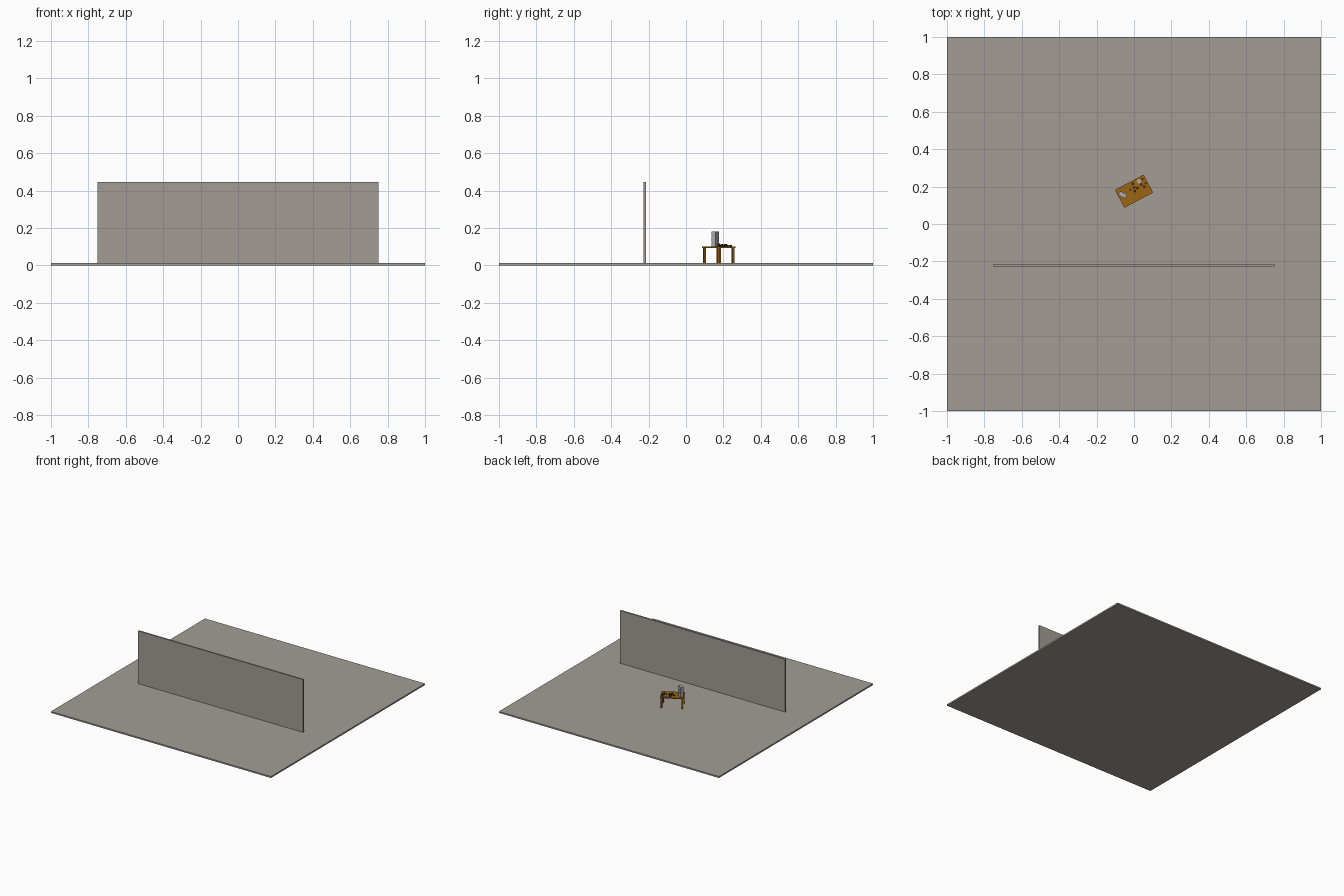
import bpy, math
from mathutils import Matrix, Vector

if "Cube" in bpy.data.objects:
    bpy.data.objects.remove(bpy.data.objects["Cube"])


def material(name, color):
    m = bpy.data.materials.new(name)
    m.diffuse_color = (*color, 1)
    m.use_nodes = True
    m.node_tree.nodes["Principled BSDF"].inputs["Base Color"].default_value = m.diffuse_color
    return m


STONE = material("warm grey", (0.36, 0.34, 0.30))
WOOD = material("orange wood", (0.34, 0.13, 0.006))
DARK = material("dark brown", (0.08, 0.035, 0.008))
GREY = material("light grey", (0.42, 0.42, 0.46))


def box(name, lo, hi, mat, frame=Matrix()):
    lo, hi = Vector(lo), Vector(hi)
    bpy.ops.mesh.primitive_cube_add(size=1)
    o = bpy.context.object
    o.name = name
    o.matrix_world = frame @ Matrix.Translation((lo + hi) / 2) @ Matrix.Diagonal((*(hi - lo), 1))
    o.data.materials.append(mat)
    return o


def turned(x, y, z, degrees):
    return Matrix.Translation((x, y, z)) @ Matrix.Rotation(math.radians(degrees), 4, 'Z')


# Floor slab and upright screen wall
box("floor", (-1, -1, 0), (1, 1, 0.012), STONE)
box("wall", (-0.75, -0.226, 0.01), (0.75, -0.213, 0.445), STONE)

# Table, turned on the floor behind the wall
table = turned(0, 0.175, 0, 28)
box("table_top", (-0.087, -0.054, 0.094), (0.087, 0.054, 0.102), WOOD, table)
for sx in (-1, 1):
    for sy in (-1, 1):
        cx, cy = sx * 0.078, sy * 0.046
        box("table_leg", (cx - 0.006, cy - 0.006, 0.012), (cx + 0.006, cy + 0.006, 0.095), WOOD, table)

# Slim tower of stacked blocks on the left end of the table
tower = turned(-0.061, 0.156, 0, -28)
box("tower_core", (-0.019, -0.010, 0.102), (0.019, 0.010, 0.181), GREY, tower)
for i in range(4):
    z = 0.102 + i * 0.02
    box("tower_block", (-0.021, -0.012, z), (0.021, 0.012, z + 0.0185), GREY, tower)

# Scattered small pieces on the right end: x, y, height
pieces = [(-0.020, 0.184, 0.008), (0.001, 0.195, 0.010), (0.018, 0.192, 0.012),
          (0.038, 0.211, 0.013), (0.055, 0.200, 0.010), (0.063, 0.217, 0.008),
          (-0.006, 0.215, 0.010), (0.005, 0.176, 0.014), (0.045, 0.240, 0.008)]
for x, y, h in pieces:
    bpy.ops.mesh.primitive_cylinder_add(vertices=10, radius=0.007, depth=h, location=(x, y, 0.102 + h / 2))
    o = bpy.context.object
    o.name = "table_piece"
    o.data.materials.append(DARK)

# Small grey dish among the pieces
bpy.ops.mesh.primitive_cylinder_add(vertices=16, radius=0.012, depth=0.008, location=(0.027, 0.229, 0.106))
bpy.context.object.name = "dish"
bpy.context.object.data.materials.append(GREY)
